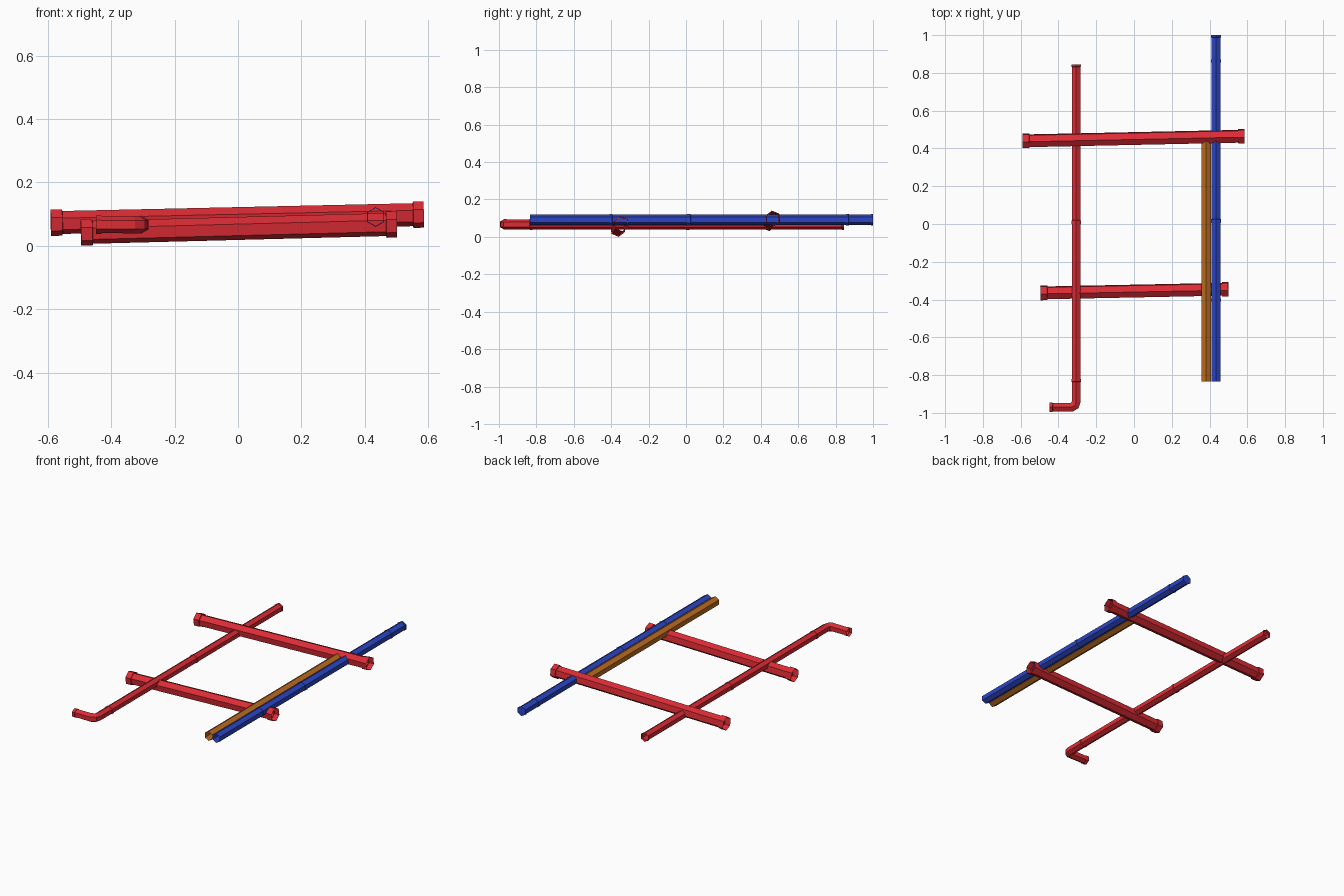
import bpy, bmesh, math
from mathutils import Vector

if "Cube" in bpy.data.objects:
    bpy.data.objects.remove(bpy.data.objects["Cube"])


def material(name, rgb):
    m = bpy.data.materials.new(name)
    m.diffuse_color = (*rgb, 1)
    m.use_nodes = True
    m.node_tree.nodes["Principled BSDF"].inputs["Base Color"].default_value = m.diffuse_color
    return m


RED = material("red_paint", (0.72, 0.025, 0.035))
BLUE = material("blue_paint", (0.025, 0.06, 0.55))
ORANGE = material("orange_paint", (0.5, 0.15, 0.015))


def tube(name, path, radii, mat, twist=0.0, sides=6):
    """Open-ended hexagonal pipe swept along a path, one radius per point."""
    pts = [Vector(p) for p in path]
    bm = bmesh.new()
    rings = []
    for i, p in enumerate(pts):
        t_in = (p - pts[max(i - 1, 0)]).normalized()
        t_out = (pts[min(i + 1, len(pts) - 1)] - p).normalized()
        t = (t_in + t_out).normalized()
        side = t.cross(Vector((0, 0, 1))).normalized()
        up = side.cross(t)
        ring = []
        for k in range(sides):
            a = twist + math.tau * k / sides
            ring.append(bm.verts.new(p + radii[i] * (up * math.cos(a) - side * math.sin(a))))
        rings.append(ring)
    for a, b in zip(rings, rings[1:]):
        for k in range(sides):
            j = (k + 1) % sides
            bm.faces.new((a[k], b[k], b[j], a[j]))
    bmesh.ops.recalc_face_normals(bm, faces=bm.faces)
    me = bpy.data.meshes.new(name)
    bm.to_mesh(me)
    bm.free()
    me.materials.append(mat)
    ob = bpy.data.objects.new(name, me)
    bpy.context.collection.objects.link(ob)


def collared(start, end, bands, r, rc):
    """Path and radii of a straight pipe with wider collars at (from, to) distances."""
    a, b = Vector(start), Vector(end)
    d = (b - a).normalized()
    length = (b - a).length
    path, radii = [], []
    if bands[0][0] > 0:
        path.append(a)
        radii.append(r)
    for s, e in bands:
        for dist, rad in ((s, r), (s, rc), (e, rc), (e, r)):
            if (dist <= 0 or dist >= length) and rad == r:
                continue
            step = 0.001 if (dist == s and rad == rc and s > 0) or (dist == e and rad == r) else 0
            path.append(a + d * min(dist + step, length))
            radii.append(rad)
    if bands[-1][1] < length:
        path.append(b)
        radii.append(r)
    return path, radii


# Cross beams with flanged ends
for name, a, b in (("rear_beam", (-0.59, 0.44, 0.073), (0.585, 0.465, 0.099)),
                   ("front_beam", (-0.495, -0.365, 0.042), (0.5, -0.345, 0.068))):
    n = (Vector(b) - Vector(a)).length
    path, radii = collared(a, b, [(0, 0.036), (n - 0.034, n)], 0.0365, 0.042)
    tube(name, path, radii, RED, math.radians(-8))

# Red pipe with collars and an elbow at the front
path, radii = collared((-0.306, 0.845, 0.067), (-0.306, -0.94, 0.067),
                       [(0, 0.012), (0.825, 0.845), (1.665, 1.68)], 0.0265, 0.029)
path += [Vector((-0.312, -0.96, 0.067)), Vector((-0.33, -0.97, 0.067)),
         Vector((-0.43, -0.97, 0.067)), Vector((-0.431, -0.97, 0.067)),
         Vector((-0.448, -0.97, 0.067))]
radii += [0.0275, 0.0275, 0.0265, 0.029, 0.029]
tube("bent_pipe", path, radii, RED)

# Long blue pipe with three couplings
path, radii = collared((0.434, -0.835, 0.091), (0.434, 1.0, 0.091),
                       [(0.425, 0.44), (0.84, 0.86), (1.69, 1.705), (1.823, 1.835)],
                       0.0285, 0.031)
tube("long_pipe", path, radii, BLUE)

# Shorter orange pipe beside it
tube("short_pipe", [(0.382, -0.835, 0.09), (0.382, 0.45, 0.09)], [0.0295, 0.0295], ORANGE)
